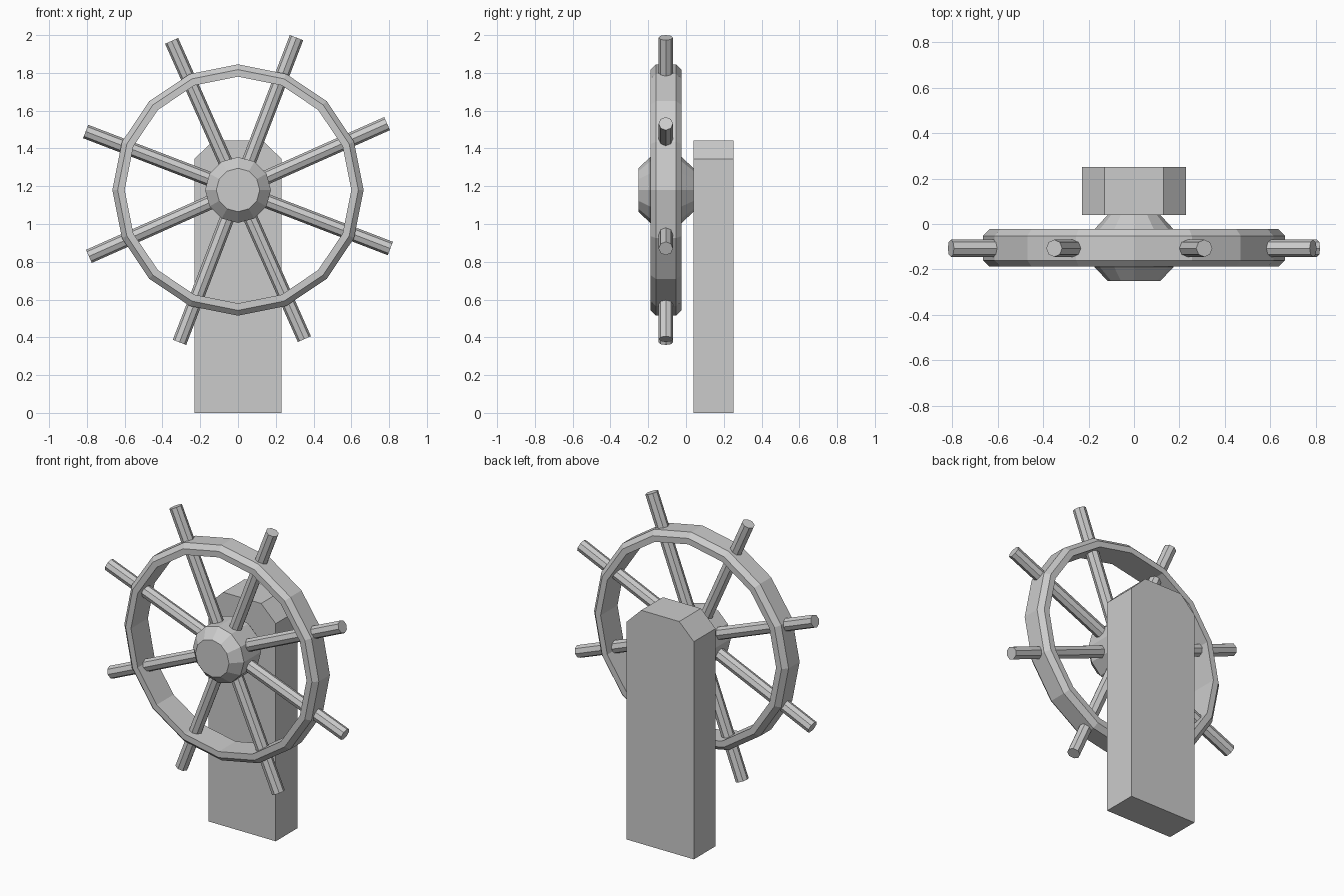
import bpy, bmesh, math
from mathutils import Matrix, Vector

if "Cube" in bpy.data.objects:
    bpy.data.objects.remove(bpy.data.objects["Cube"])

CENTRE_Z = 1.18
MID_Y = -0.107


def finish(name, bm):
    bmesh.ops.recalc_face_normals(bm, faces=bm.faces[:])
    mesh = bpy.data.meshes.new(name)
    bm.to_mesh(mesh)
    bm.free()
    obj = bpy.data.objects.new(name, mesh)
    bpy.context.collection.objects.link(obj)
    return obj


def lathe(name, profile, sides, closed):
    """Revolve (radius, y) points around the wheel axle."""
    bm = bmesh.new()
    loops = []
    for i in range(sides):
        a = 2 * math.pi * i / sides
        loops.append([bm.verts.new((r * math.cos(a), y, CENTRE_Z + r * math.sin(a)))
                      for r, y in profile])
    n = len(profile)
    for i in range(sides):
        p, q = loops[i], loops[(i + 1) % sides]
        for j in range(n if closed else n - 1):
            k = (j + 1) % n
            bm.faces.new((p[j], p[k], q[k], q[j]))
    if not closed:
        bm.faces.new([l[0] for l in loops])
        bm.faces.new([l[-1] for l in loops])
    return finish(name, bm)


# Post with chamfered top corners
bm = bmesh.new()
outline = [(-0.23, 0), (0.23, 0), (0.23, 1.345), (0.13, 1.443), (-0.13, 1.443), (-0.23, 1.345)]
face = bm.faces.new([bm.verts.new((x, 0.04, z)) for x, z in outline])
ext = bmesh.ops.extrude_face_region(bm, geom=[face], use_keep_orig=True)
bmesh.ops.translate(bm, vec=(0, 0.212, 0),
                    verts=[v for v in ext["geom"] if isinstance(v, bmesh.types.BMVert)])
finish("post", bm)

# Rim, bevelled on the outer edges
lathe("rim", [(0.6, -0.188), (0.637, -0.188), (0.665, -0.16),
              (0.665, -0.052), (0.637, -0.023), (0.6, -0.023)], 16, True)

# Hub with tapered ends
lathe("hub", [(0.115, -0.252), (0.174, -0.19), (0.174, -0.023), (0.115, 0.041)], 12, False)

# Spokes with handles: four bars straight through the hub
for i in range(4):
    angle = math.radians(24 + 45 * i)
    direction = Vector((math.cos(angle), 0, math.sin(angle)))
    side = Vector((-math.sin(angle), 0, math.cos(angle)))
    turn = Matrix((side, direction.cross(side), direction)).transposed().to_4x4()
    bm = bmesh.new()
    bmesh.ops.create_cone(bm, cap_ends=True, segments=8, radius1=0.038, radius2=0.038,
                          depth=1.728,
                          matrix=Matrix.Translation((0, MID_Y, CENTRE_Z)) @ turn)
    finish(f"spoke_{i + 1}", bm)
